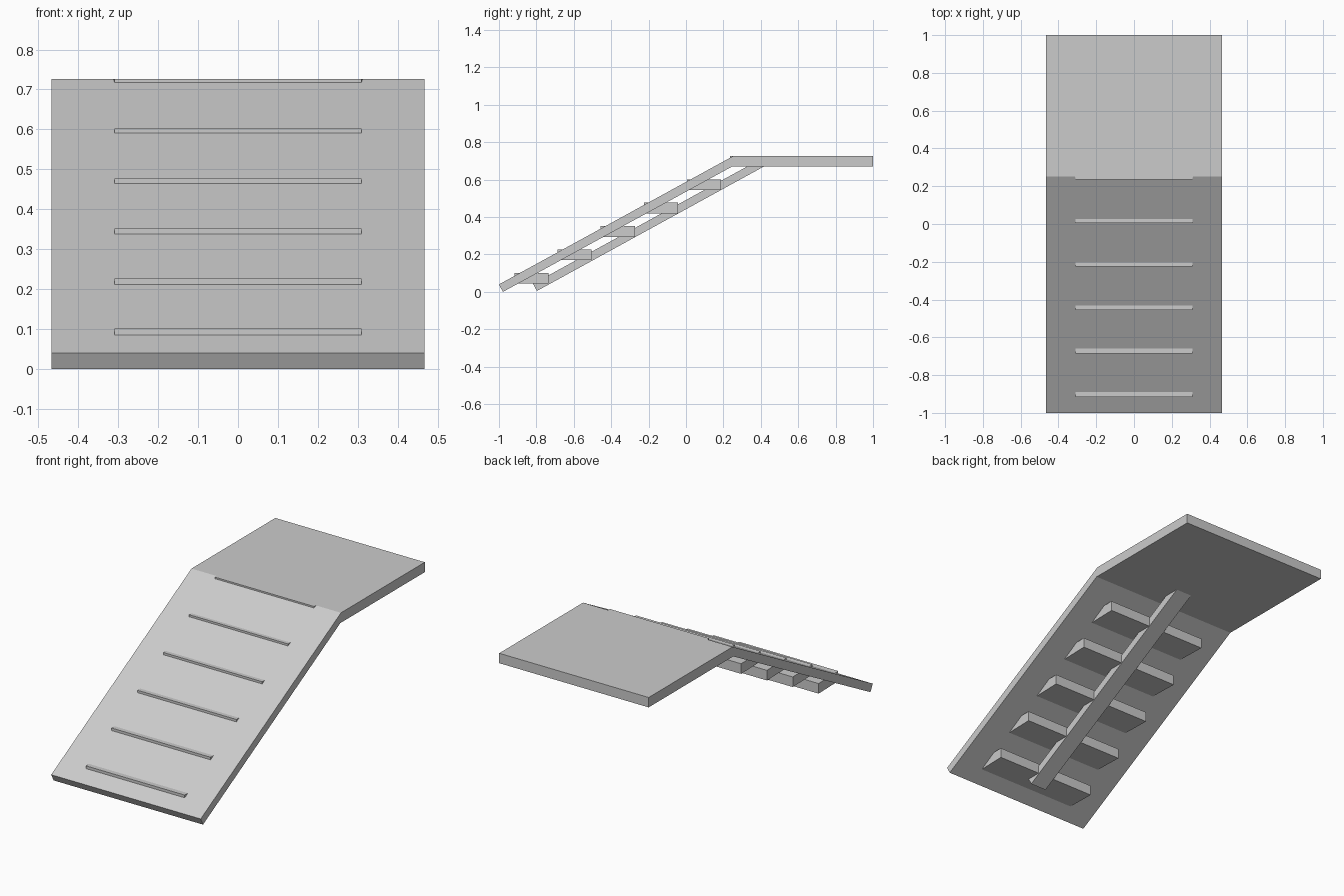
import bpy

if "Cube" in bpy.data.objects:
    bpy.data.objects.remove(bpy.data.objects["Cube"])

HALF_WIDTH = 0.467


def prism(name, profile, front_half, back_half=None):
    """Extrude a (y, z) side profile across x; half width may taper front to back."""
    back_half = front_half if back_half is None else back_half
    ys = [y for y, z in profile]
    y0, span = min(ys), max(ys) - min(ys)

    def half(y):
        return front_half + (back_half - front_half) * (y - y0) / span

    n = len(profile)
    verts = [(s * half(y), y, z) for s in (-1, 1) for y, z in profile]
    faces = [tuple(range(n)), tuple(reversed(range(n, 2 * n)))]
    faces += [(i, i + n, (i + 1) % n + n, (i + 1) % n) for i in range(n)]
    mesh = bpy.data.meshes.new(name)
    mesh.from_pydata(verts, [], faces)
    mesh.update()
    obj = bpy.data.objects.new(name, mesh)
    bpy.context.collection.objects.link(obj)
    return obj


# Sloping slab continuing into the flat landing (profile runs bottom to top)
prism("ramp_and_landing",
      [(-0.979, 0.0), (0.246, 0.67), (1.0, 0.67),
       (1.0, 0.726), (0.252, 0.726), (-1.0, 0.04)], HALF_WIDTH)

# Five treads piercing the slab
for i in range(5):
    y, z = -0.917 + 0.2305 * i, 0.044 + 0.1253 * i
    prism(f"tread_{i + 1}",
          [(y, z), (y + 0.182, z), (y + 0.182, z + 0.057), (y, z + 0.057)],
          0.309, 0.314)

# Lip of the top tread, flush with the landing
prism("top_tread_lip",
      [(0.236, 0.69), (0.252, 0.69), (0.252, 0.726), (0.236, 0.726)],
      0.309, 0.312)

# Central stringer under the treads, ending inside the landing
prism("stringer",
      [(-0.797, 0.005), (0.425, 0.675), (0.335, 0.675), (-0.818, 0.043)], 0.05)
